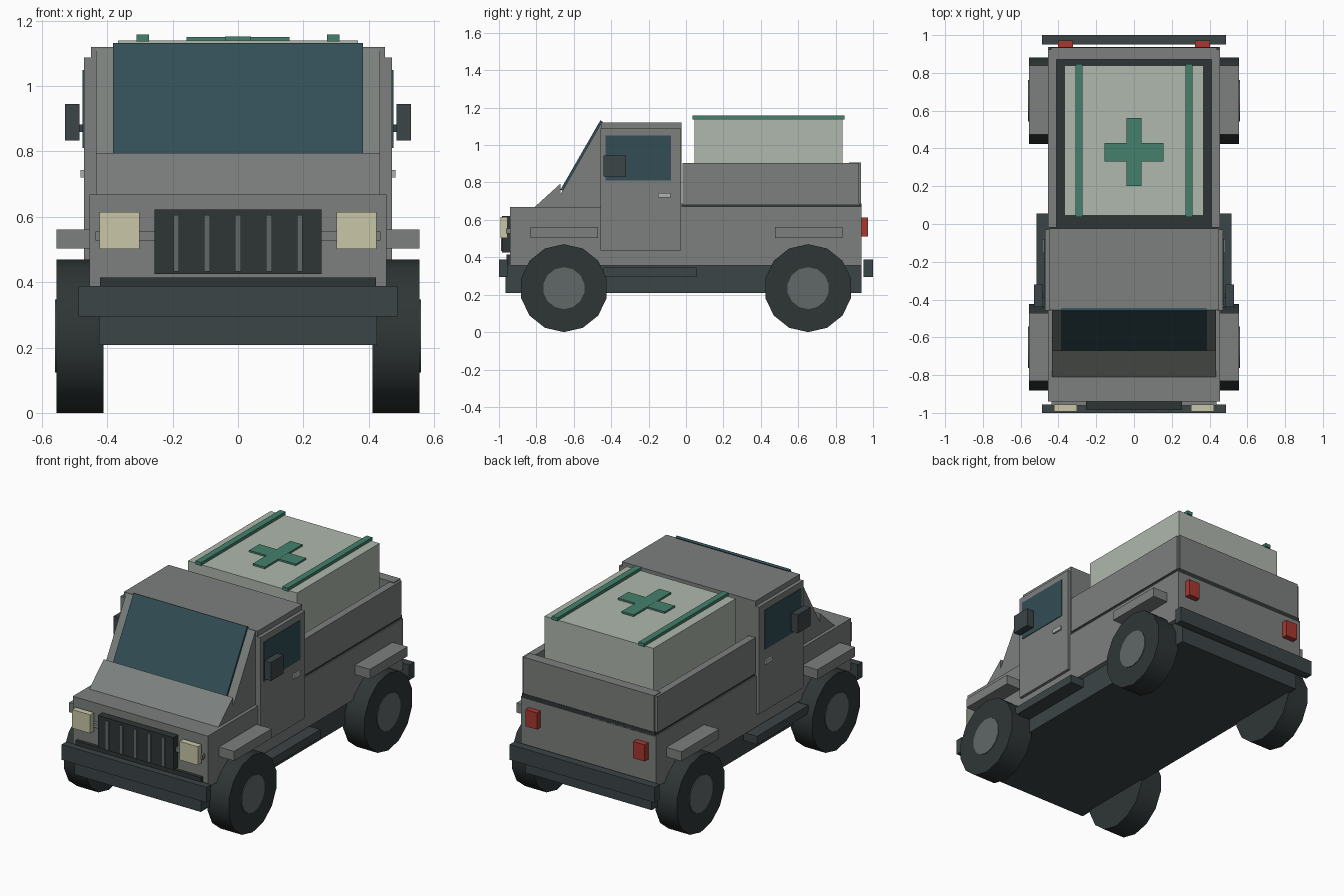
import bpy, bmesh, math
from mathutils import Matrix

if "Cube" in bpy.data.objects:
    bpy.data.objects.remove(bpy.data.objects["Cube"])


def material(name, r, g, b):
    m = bpy.data.materials.new(name)
    m.diffuse_color = (r, g, b, 1)
    m.use_nodes = True
    m.node_tree.nodes["Principled BSDF"].inputs["Base Color"].default_value = m.diffuse_color
    return m


BODY = material("body_grey", 0.20, 0.215, 0.205)
DARK = material("dark_trim", 0.045, 0.058, 0.062)
BLACK = material("black", 0.028, 0.036, 0.036)
HUB = material("hub_grey", 0.12, 0.14, 0.14)
GLASS = material("glass", 0.032, 0.075, 0.09)
CANVAS = material("canvas", 0.43, 0.48, 0.42)
GREEN = material("green", 0.06, 0.22, 0.15)
LAMP = material("lamp", 0.58, 0.57, 0.39)
RED = material("tail_red", 0.38, 0.04, 0.03)
CHROME = material("handle_metal", 0.42, 0.44, 0.42)


def finish(name, bm, mat):
    bmesh.ops.recalc_face_normals(bm, faces=bm.faces)
    me = bpy.data.meshes.new(name)
    bm.to_mesh(me)
    bm.free()
    me.materials.append(mat)
    ob = bpy.data.objects.new(name, me)
    bpy.context.collection.objects.link(ob)
    return ob


def box(name, x, y, z, mat):
    bm = bmesh.new()
    size = [b - a for a, b in (x, y, z)]
    mid = [(a + b) / 2 for a, b in (x, y, z)]
    bmesh.ops.create_cube(bm, size=1, matrix=Matrix.Translation(mid) @ Matrix.Diagonal((*size, 1)))
    return finish(name, bm, mat)


def pair(name, x, y, z, mat):
    box(name + "_right", x, y, z, mat)
    box(name + "_left", (-x[1], -x[0]), y, z, mat)


def prism(name, half, profile, mat):
    # side profile (y, z) extruded across the width
    bm = bmesh.new()
    f = bm.faces.new([bm.verts.new((-half, y, z)) for y, z in profile])
    r = bmesh.ops.extrude_face_region(bm, geom=[f])
    bmesh.ops.translate(bm, vec=(2 * half, 0, 0), verts=[v for v in r["geom"] if isinstance(v, bmesh.types.BMVert)])
    return finish(name, bm, mat)


def disc(name, x0, x1, y, z, radius, mat, sides=14):
    bm = bmesh.new()
    m = Matrix.Translation(((x0 + x1) / 2, y, z)) @ Matrix.Rotation(math.pi / 2, 4, 'Y')
    bmesh.ops.create_cone(bm, cap_ends=True, segments=sides, radius1=radius, radius2=radius,
                          depth=abs(x1 - x0), matrix=m @ Matrix.Rotation(0, 4, 'Z'))
    # put one corner exactly at the bottom
    low = min(bm.verts, key=lambda v: v.co.z).co
    a = math.atan2(low.y - y, z - low.z)
    bmesh.ops.rotate(bm, cent=(0, y, z), matrix=Matrix.Rotation(-a, 3, 'X'), verts=bm.verts)
    ob = finish(name, bm, mat)
    bpy.context.view_layer.objects.active = ob
    ob.select_set(True)
    bpy.ops.object.shade_smooth_by_angle(angle=math.radians(30))
    ob.select_set(False)


# chassis and lower body
box("chassis", (-.425, .425), (-.965, .937), (.208, .36), DARK)
box("lower_body", (-.455, .455), (-.94, .937), (.355, .668), BODY)

# cab with sloping front, roof, cowl and windscreen
prism("cab_front", .435, [(-.715, .66), (-.455, 1.115), (-.40, 1.115), (-.40, .66)], BODY)
box("cab_shell", (-.45, .45), (-.455, -.025), (.66, 1.12), BODY)
prism("cowl", .435, [(-.81, .66), (-.81, .668), (-.67, .795), (-.67, .66)], BODY)
prism("windscreen", .383, [(-.672, .76), (-.458, 1.132), (-.445, 1.125), (-.655, .755)], GLASS)

# doors and their fittings
pair("door", (.44, .472), (-.457, -.028), (.435, 1.088), BODY)
pair("door_window", (.46, .476), (-.43, -.08), (.81, 1.05), GLASS)
pair("door_handle", (.465, .482), (-.15, -.083), (.72, .744), CHROME)
pair("mirror_arm", (.465, .49), (-.39, -.37), (.86, .883), DARK)
pair("mirror", (.485, .53), (-.44, -.32), (.833, .945), DARK)
pair("running_board", (.41, .517), (-.44, .055), (.295, .345), DARK)

# cargo bed
box("bed_floor", (-.448, .448), (-.025, .937), (.66, .687), BLACK)
pair("bed_side", (.41, .455), (-.018, .925), (.683, .903), BODY)
box("tailgate", (-.44, .44), (.872, .935), (.683, .908), BODY)

# canopy with rails and cross
box("canopy", (-.367, .367), (.045, .838), (.68, 1.14), CANVAS)
pair("roof_rail", (.273, .311), (.036, .848), (1.137, 1.158), GREEN)
box("cross_long", (-.04, .04), (.2, .562), (1.13, 1.151), GREEN)
box("cross_wide", (-.157, .157), (.332, .43), (1.13, 1.1505), GREEN)

# wheels and fender flares
for end, y in (("front", -.653), ("rear", .653)):
    for side, s in (("right", 1), ("left", -1)):
        disc(f"{end}_wheel_{side}", s * .412, s * .556, y, .235, .235, BLACK)
        disc(f"{end}_hub_{side}", s * .45, s * .56, y, .235, .112, HUB)
for end, y in (("front", (-.832, -.47)), ("rear", (.475, .838))):
    pair(end + "_flare", (.44, .556), y, (.503, .561), BODY)

# bumpers and front trim
box("front_bumper", (-.488, .488), (-1, -.955), (.295, .388), DARK)
box("rear_bumper", (-.488, .488), (.95, 1), (.295, .388), DARK)
box("front_trim", (-.423, .423), (-.96, -.93), (.36, .414), BLACK)
box("lamp_bar", (-.436, .436), (-.962, -.935), (.528, .555), BODY)

# grille with bars
box("grille", (-.255, .255), (-.985, -.935), (.425, .622), BLACK)
for i in range(5):
    x = (i - 2) * .0945
    box(f"grille_bar_{i + 1}", (x - .009, x + .009), (-.99, -.97), (.433, .605), HUB)

# lights
pair("headlight", (.301, .424), (-.992, -.955), (.502, .615), LAMP)
pair("taillight", (.324, .402), (.935, .972), (.512, .613), RED)
